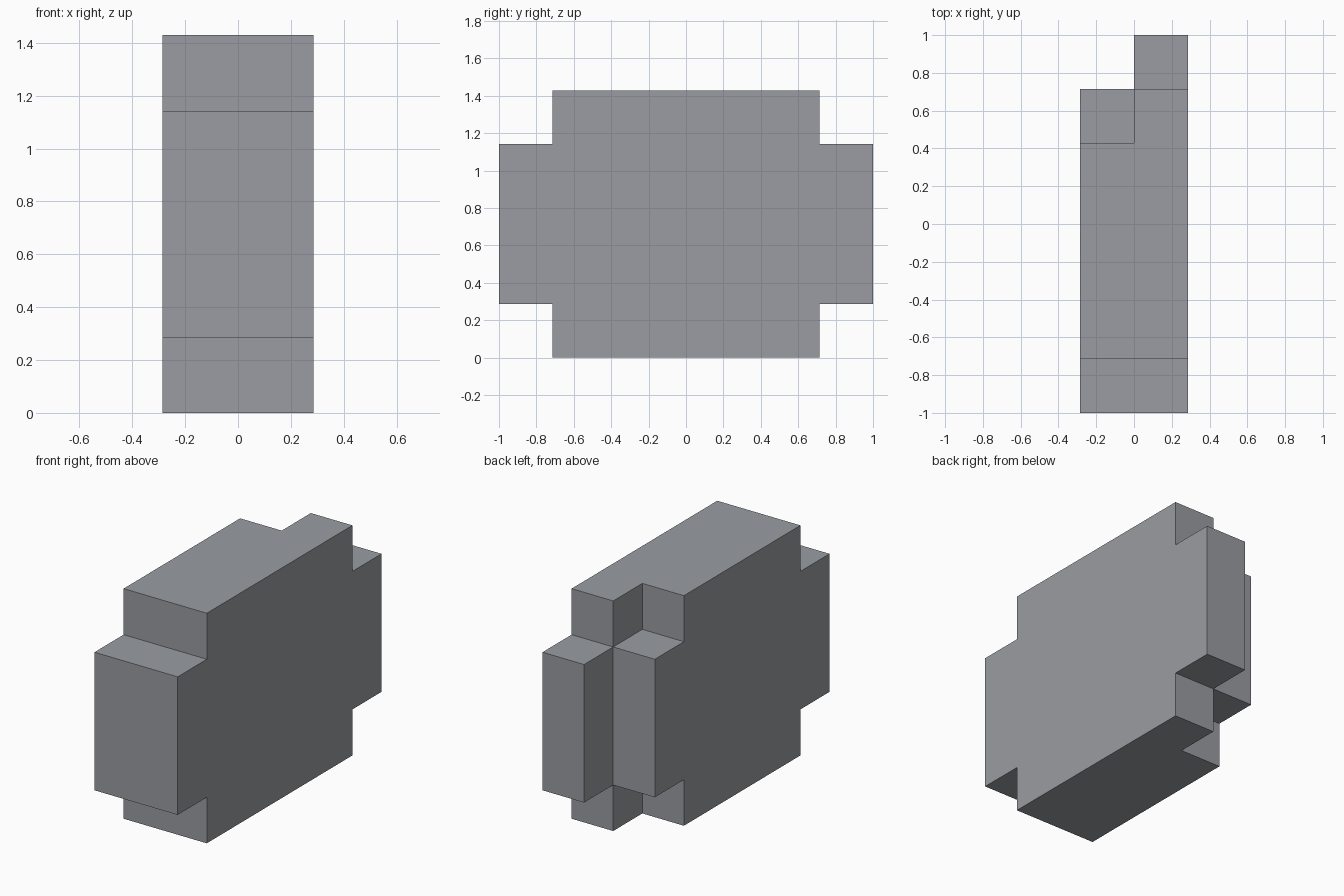
import bpy
import bmesh

if "Cube" in bpy.data.objects:
    bpy.data.objects.remove(bpy.data.objects["Cube"], do_unlink=True)

U = 1 / 7  # building unit: the block is 4 x 14 x 10 units

# Single flat grey
grey = bpy.data.materials.new("cool grey")
colour = (0.32, 0.335, 0.36, 1.0)
grey.diffuse_color = colour
grey.use_nodes = True
grey.node_tree.nodes["Principled BSDF"].inputs["Base Color"].default_value = colour

# Cell boundaries along each axis, in units
CUTS = ([-2, 0, 2], [-7, -5, 3, 5, 7], [0, 2, 8, 10])


def solid(cell):
    """Each half is a stepped plate; the right half stops one step short at the back."""
    i, j, k = cell
    if not (0 <= i < 2 and 0 <= j < 4 and 0 <= k < 3):
        return False
    last = 2 + i                      # last column at mid height
    if k == 1:
        return j <= last
    return 1 <= j < last              # top and bottom steps are set in


# Skin the solid cells with outward faces only
bm = bmesh.new()
cells = [(i, j, k) for i in range(2) for j in range(4) for k in range(3)]
for cell in filter(solid, cells):
    for axis in range(3):
        for side in (0, 1):
            neighbour = list(cell)
            neighbour[axis] += 2 * side - 1
            if solid(neighbour):
                continue
            b, c = (axis + 1) % 3, (axis + 2) % 3
            corners = []
            for db, dc in ((0, 0), (1, 0), (1, 1), (0, 1)):
                p = [0.0, 0.0, 0.0]
                p[axis] = CUTS[axis][cell[axis] + side] * U
                p[b] = CUTS[b][cell[b] + db] * U
                p[c] = CUTS[c][cell[c] + dc] * U
                corners.append(bm.verts.new(p))
            bm.faces.new(corners if side else corners[::-1])

# Weld, then merge coplanar faces into clean flat sides
bmesh.ops.remove_doubles(bm, verts=bm.verts[:], dist=1e-4)
bmesh.ops.dissolve_limit(bm, angle_limit=0.01, verts=bm.verts[:], edges=bm.edges[:])
bmesh.ops.recalc_face_normals(bm, faces=bm.faces[:])

mesh = bpy.data.meshes.new("stepped_block")
bm.to_mesh(mesh)
bm.free()
mesh.materials.append(grey)
block = bpy.data.objects.new("stepped_block", mesh)
bpy.context.collection.objects.link(block)
